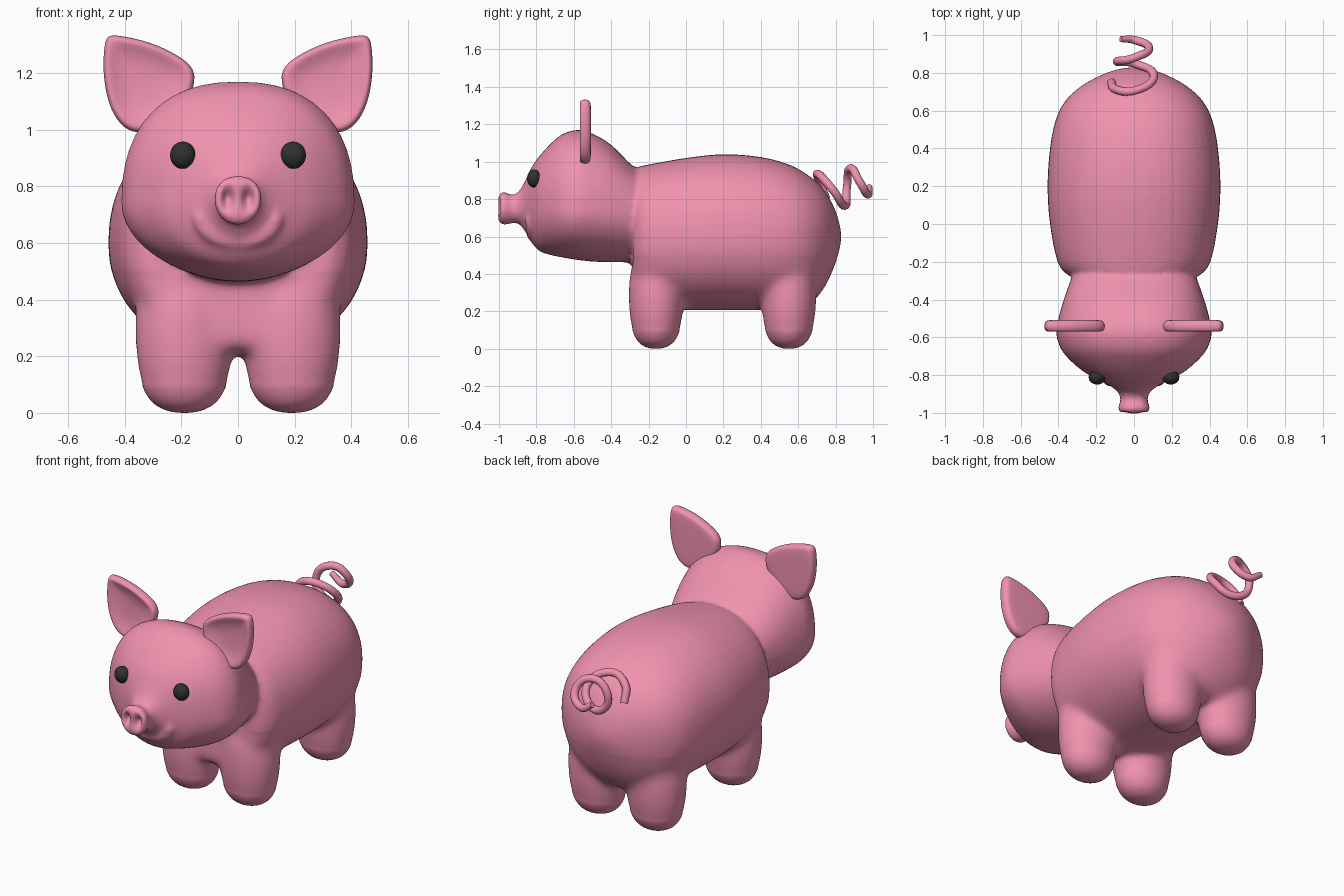
import bpy, bmesh, math
from mathutils import Vector

if "Cube" in bpy.data.objects:
    bpy.data.objects.remove(bpy.data.objects["Cube"])


def material(name, rgb):
    m = bpy.data.materials.new(name)
    m.diffuse_color = (*rgb, 1)
    m.use_nodes = True
    m.node_tree.nodes["Principled BSDF"].inputs["Base Color"].default_value = m.diffuse_color
    return m


PINK = material("pink", (0.88, 0.29, 0.43))
BLACK = material("black", (0.03, 0.03, 0.03))


def finish(bm, name, mat):
    bmesh.ops.recalc_face_normals(bm, faces=bm.faces)
    me = bpy.data.meshes.new(name)
    bm.to_mesh(me)
    bm.free()
    ob = bpy.data.objects.new(name, me)
    bpy.context.collection.objects.link(ob)
    me.materials.append(mat)
    for p in me.polygons:
        p.use_smooth = True
    return ob


def loft(bm, rings):
    loops = [[bm.verts.new(p) for p in r] for r in rings]
    n = len(loops[0])
    for a, b in zip(loops, loops[1:]):
        for i in range(n):
            j = (i + 1) % n
            bm.faces.new((a[i], a[j], b[j], b[i]))
    bm.faces.new(loops[0][::-1])
    bm.faces.new(loops[-1])


def smooth_rows(rows, steps=4):
    """Catmull-Rom interpolation of section rows."""
    out = []
    for i in range(len(rows) - 1):
        p = [rows[max(0, min(len(rows) - 1, i + k))] for k in (-1, 0, 1, 2)]
        for s in range(steps):
            t = s / steps
            out.append([0.5 * (2*b + (c-a)*t + (2*a-5*b+4*c-d)*t*t + (3*b-a-3*c+d)*t**3)
                        for a, b, c, d in zip(*p)])
    return out + [rows[-1]]


def section(row, n_top, n_low, count=48):
    """Superellipse ring: y, half width, top z, bottom z, widest z."""
    y, hw, zt, zb, zm = row
    pts = []
    for i in range(count):
        a = math.tau * i / count
        c, s = math.cos(a), math.sin(a)
        e = 2 / (n_top if s > 0 else n_low)
        h = (zt - zm) if s > 0 else (zm - zb)
        pts.append((math.copysign(abs(c)**e, c) * hw, y,
                    zm + math.copysign(abs(s)**e, s) * h))
    return pts


# Body, head and snout sections
BODY = [(-.285, .30, .93, .26, .60), (-.27, .35, .965, .23, .60), (-.2, .405, .985, .21, .60),
        (0, .445, 1.02, .205, .60), (.2, .458, 1.04, .205, .60), (.4, .445, 1.025, .205, .60),
        (.55, .415, .985, .21, .60), (.65, .365, .93, .23, .60), (.73, .28, .86, .31, .60),
        (.79, .17, .76, .43, .60), (.82, .08, .67, .53, .60), (.83, .01, .61, .59, .60)]
HEAD = [(-.15, .27, .90, .50, .70), (-.27, .325, .965, .465, .72), (-.4, .372, 1.09, .463, .73),
        (-.5, .40, 1.15, .466, .74), (-.58, .412, 1.17, .475, .74), (-.66, .388, 1.148, .488, .74),
        (-.72, .34, 1.10, .50, .75), (-.78, .27, 1.035, .52, .75), (-.82, .20, .98, .56, .75),
        (-.85, .14, .92, .61, .75), (-.88, .095, .86, .655, .75), (-.91, .075, .828, .672, .75),
        (-.94, .073, .825, .668, .75), (-.97, .084, .838, .662, .75), (-.995, .078, .83, .67, .75),
        (-1.005, .05, .80, .70, .75)]
LEG = [(0, .015), (.006, .05), (.03, .09), (.07, .117), (.12, .132), (.2, .144),
       (.3, .148), (.4, .14), (.5, .11)]

bm = bmesh.new()
loft(bm, [section(r, 2.2, 2.15) for r in smooth_rows(BODY)])
loft(bm, [section(r, 2.35, 1.95) for r in smooth_rows(HEAD)])

# Four legs
for sx in (-1, 1):
    for cy in (-.16, .55):
        loft(bm, [[(sx * .19 + 1.18 * r * math.cos(math.tau * i / 32),
                    cy + r * math.sin(math.tau * i / 32), z) for i in range(32)]
                  for z, r in smooth_rows(LEG, 3)])

# Smiling lower lip
for i in range(25):
    a = math.pi * (i / 24)
    ret = bmesh.ops.create_uvsphere(bm, u_segments=12, v_segments=8, radius=.026)
    at = Vector((.135 * math.cos(a), -.822 - .012 * abs(math.cos(a)), .695 - .093 * math.sin(a)))
    bmesh.ops.translate(bm, verts=ret["verts"], vec=at)

skin = finish(bm, "body", PINK)
bpy.context.view_layer.objects.active = skin
rm = skin.modifiers.new("fuse", "REMESH")
rm.mode, rm.voxel_size, rm.use_smooth_shade = "VOXEL", .011, True
bpy.ops.object.modifier_apply(modifier=rm.name)

# Soften the joints and press in the nostrils
bm = bmesh.new()
bm.from_mesh(skin.data)
for test, times in ((lambda c: True, 5), (lambda c: c.y > -.35 and .1 < c.z < .5, 30)):
    vs = [v for v in bm.verts if test(v.co)]
    for _ in range(times):
        bmesh.ops.smooth_vert(bm, verts=vs, factor=.5, use_axis_x=True, use_axis_y=True, use_axis_z=True)
for v in bm.verts:
    if v.co.y < -.95:
        d = ((abs(v.co.x) - .036) / .019)**2 + ((v.co.z - .757) / .034)**2
        v.co.y += .045 * math.exp(-d)
bm.to_mesh(skin.data)
bm.free()
for p in skin.data.polygons:
    p.use_smooth = True

# Ears: dished pads lofted from one outline
EAR = [(.14, 1.20), (.185, 1.25), (.29, 1.305), (.39, 1.33), (.455, 1.338), (.473, 1.32),
       (.48, 1.2), (.46, 1.09), (.42, 1.015), (.36, .98), (.27, 1.0), (.17, 1.09)]
RIM = [(.25, -.545), (.6, -.552), (.84, -.570), (.95, -.568), (1.01, -.54),
       (.95, -.513), (.8, -.508), (.3, -.507)]
for side, sx in (("left", 1), ("right", -1)):
    bm = bmesh.new()
    loft(bm, [[(sx * (.33 + (x - .33) * k), y, 1.17 + (z - 1.17) * k) for x, z in EAR] for k, y in RIM])
    ear = finish(bm, side + "_ear", PINK)
    ear.modifiers.new("round", "SUBSURF").levels = 2
    ear.modifiers["round"].render_levels = 2

    # Eyes
    bm = bmesh.new()
    bmesh.ops.create_uvsphere(bm, u_segments=32, v_segments=16, radius=1)
    for v in bm.verts:
        v.co = Vector((sx * .195 + v.co.x * .045, -.812 + v.co.y * .038, .91 + v.co.z * .048))
    finish(bm, side + "_eye", BLACK)

# Curly tail
TAIL = [(-.12, .75, .80), (-.10, .715, .89), (0, .705, .935), (.105, .785, .85), (0, .85, .765), (-.09, .86, .86),
        (0, .88, .965), (.08, .93, .89), (.01, .972, .825), (-.07, .98, .865)]
cu = bpy.data.curves.new("tail", "CURVE")
cu.dimensions, cu.bevel_depth, cu.bevel_resolution = "3D", .022, 4
cu.resolution_u, cu.use_fill_caps = 12, True
sp = cu.splines.new("BEZIER")
sp.bezier_points.add(len(TAIL) - 1)
for bp, co in zip(sp.bezier_points, TAIL):
    bp.co = co
    bp.handle_left_type = bp.handle_right_type = "AUTO"
sp.bezier_points[-1].radius = .75
sp.use_smooth = True
cu.materials.append(PINK)
bpy.context.collection.objects.link(bpy.data.objects.new("tail", cu))
